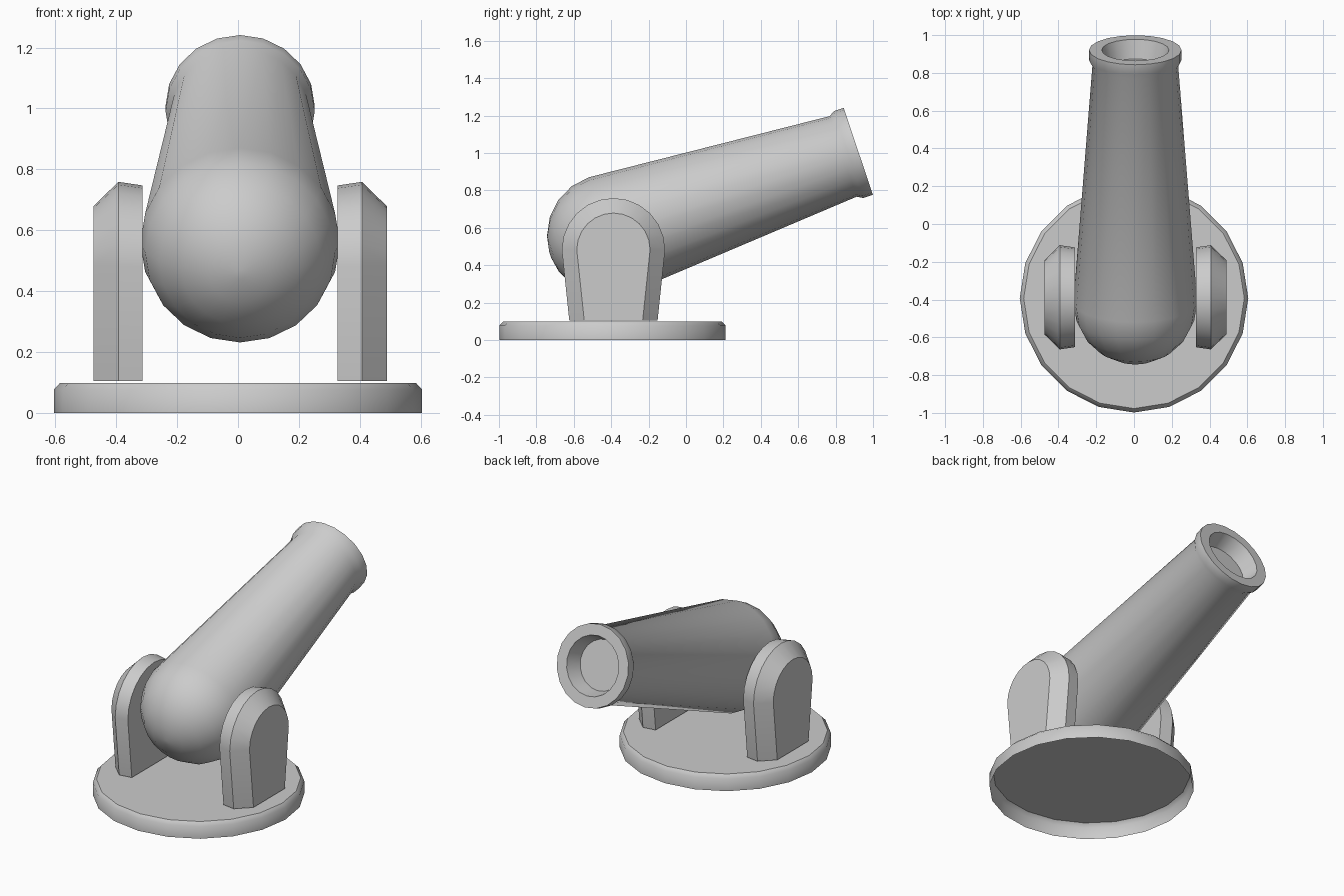
import bpy, bmesh, math
from mathutils import Vector

if "Cube" in bpy.data.objects:
    bpy.data.objects.remove(bpy.data.objects["Cube"])

SIDES = 20
TILT = math.radians(18.6)      # barrel elevation
CX = 0.007                     # barrel and brackets sit a hair off centre


def finish(name, bm, smooth):
    bmesh.ops.recalc_face_normals(bm, faces=bm.faces)
    mesh = bpy.data.meshes.new(name)
    bm.to_mesh(mesh)
    bm.free()
    obj = bpy.data.objects.new(name, mesh)
    bpy.context.collection.objects.link(obj)
    bpy.ops.object.select_all(action='DESELECT')
    obj.select_set(True)
    bpy.context.view_layer.objects.active = obj
    bpy.ops.object.shade_smooth_by_angle(angle=math.radians(smooth))
    return obj


def skin(name, rings, smooth, cap_start=True):
    """Join equal-length closed rings of points and cap the ends."""
    bm = bmesh.new()
    loops = [[bm.verts.new(p) for p in ring] for ring in rings]
    n = len(loops[0])
    for a, b in zip(loops, loops[1:]):
        for i in range(n):
            j = (i + 1) % n
            bm.faces.new((a[i], a[j], b[j], b[i]))
    if cap_start:
        bm.faces.new(loops[0])
    bm.faces.new(loops[-1])
    return finish(name, bm, smooth)


def lathe(name, profile, smooth, cap_start=True):
    """Turn (radius, height) points around local z."""
    angles = [2 * math.pi * i / SIDES for i in range(SIDES)]
    return skin(name, [[(r * math.cos(a), r * math.sin(a), z) for a in angles]
                       for r, z in profile], smooth, cap_start)


# Round base plate with a chamfered top edge, hollow underneath
base = lathe("base_plate", [(0.605, 0), (0.605, 0.077), (0.584, 0.099)],
             46.5, cap_start=False)
base.location = (0, -0.393, 0)

# Barrel: round breech, tapered tube, muzzle ring and shallow bore
LENGTH = 1.41
R = 0.328
breech = [(R * math.sin(math.radians(t)), -R * math.cos(math.radians(t)))
          for t in (3, 18, 36, 54, 72, 90)]
barrel = lathe("barrel", breech + [
    (0.227, LENGTH - 0.085), (0.245, LENGTH - 0.055), (0.245, LENGTH),
    (0.178, LENGTH), (0.15, LENGTH - 0.1)], 60)
barrel.rotation_euler.x = TILT - math.pi / 2
axis = Vector((0, math.cos(TILT), math.sin(TILT)))
barrel.location = Vector((CX, 0.921, 1.009)) - axis * LENGTH


# Side brackets: arched outlines lofted from inner face to outer face
def arch(x, radius, foot):
    cy, cz, steps = -0.388, 0.483, 12
    pts = [(x, cy + foot, 0.104)]
    for i in range(steps + 1):
        a = math.pi * i / steps
        pts.append((x, cy + radius * math.cos(a), cz + radius * math.sin(a)))
    return pts + [(x, cy - foot, 0.104)]


for side, label in ((-1, "left"), (1, "right")):
    skin(label + "_bracket", [arch(CX + side * 0.32, 0.264, 0.224),
                              arch(CX + side * 0.4, 0.276, 0.236),
                              arch(CX + side * 0.482, 0.196, 0.156)], 25)
